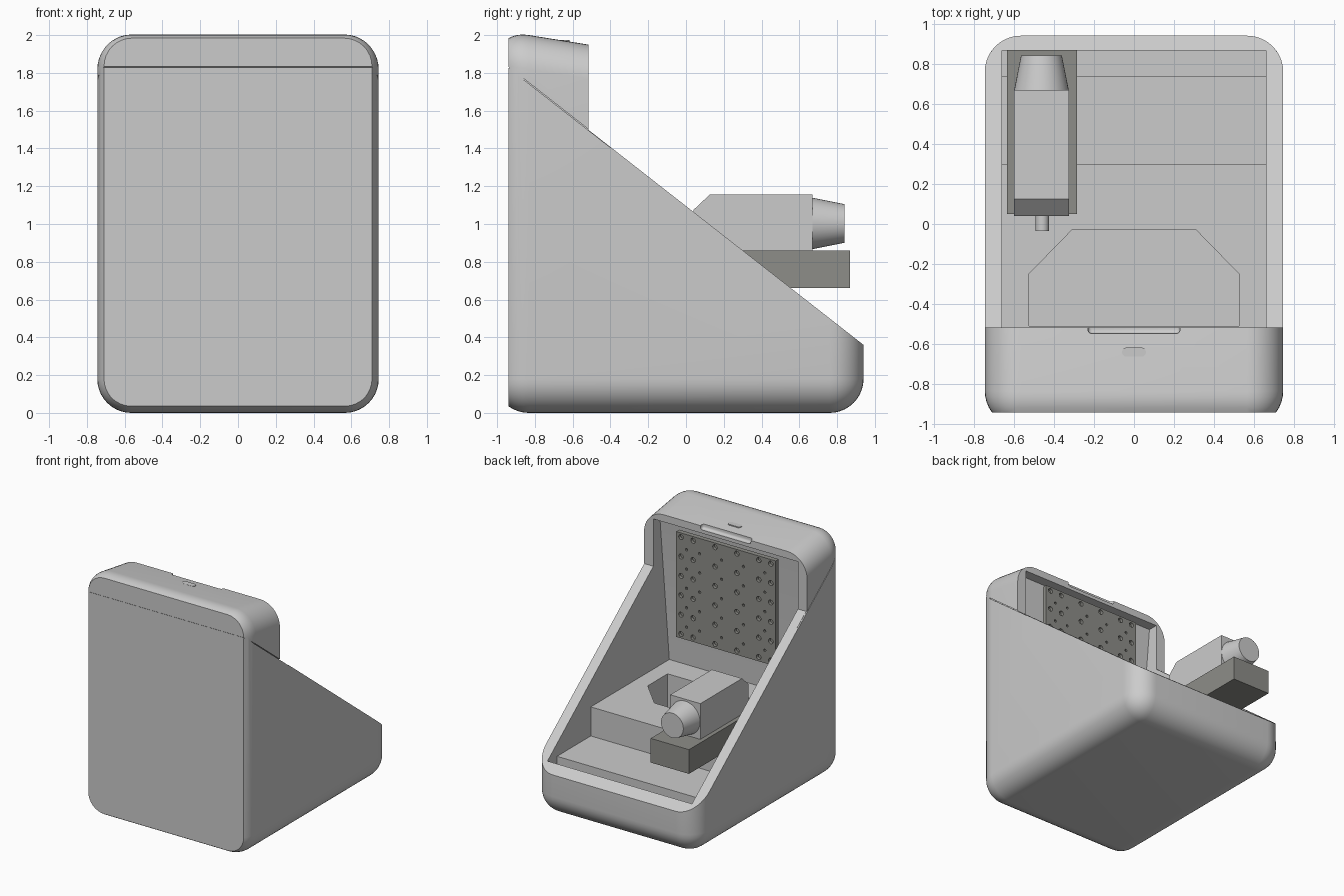
import bpy, bmesh, math
from mathutils import Matrix, Vector

if "Cube" in bpy.data.objects:
    bpy.data.objects.remove(bpy.data.objects["Cube"])


def make_object(name, bm, mat=None):
    bmesh.ops.recalc_face_normals(bm, faces=bm.faces)
    mesh = bpy.data.meshes.new(name)
    bm.to_mesh(mesh)
    bm.free()
    ob = bpy.data.objects.new(name, mesh)
    bpy.context.collection.objects.link(ob)
    if mat:
        mesh.materials.append(mat)
    return ob


def prism(name, pts, a, b, axis='X', mat=None):
    """Extrude a closed profile (yz for X, xy for Z) from a to b."""
    place = (lambda p, d: (d, p[0], p[1])) if axis == 'X' else (lambda p, d: (p[0], p[1], d))
    bm = bmesh.new()
    lo = [bm.verts.new(place(p, a)) for p in pts]
    hi = [bm.verts.new(place(p, b)) for p in pts]
    bm.faces.new(lo)
    bm.faces.new(hi)
    n = len(pts)
    for i in range(n):
        j = (i + 1) % n
        bm.faces.new((lo[i], lo[j], hi[j], hi[i]))
    return make_object(name, bm, mat)


def box(name, x, y, z, mat=None):
    return prism(name, [(y[0], z[0]), (y[1], z[0]), (y[1], z[1]), (y[0], z[1])], x[0], x[1], 'X', mat)


def add_cyl(bm, x, z, y0, y1, r0, r1, seg):
    """Cylinder or cone along y."""
    m = Matrix.Translation((x, (y0 + y1) / 2, z)) @ Matrix.Rotation(-math.pi / 2, 4, 'X')
    bmesh.ops.create_cone(bm, cap_ends=True, segments=seg, radius1=r0, radius2=r1, depth=y1 - y0, matrix=m)


def apply_mod(ob, mod):
    bpy.context.view_layer.objects.active = ob
    bpy.ops.object.modifier_apply(modifier=mod.name)


def bevel(ob, width, seg):
    m = ob.modifiers.new("round", 'BEVEL')
    m.width, m.segments, m.limit_method = width, seg, 'ANGLE'
    apply_mod(ob, m)


def cut(ob, cutter):
    m = ob.modifiers.new("cut", 'BOOLEAN')
    m.operation, m.solver, m.object = 'DIFFERENCE', 'EXACT', cutter
    apply_mod(ob, m)
    bpy.data.objects.remove(cutter)


def smooth(ob, angle=30):
    bpy.ops.object.select_all(action='DESELECT')
    ob.select_set(True)
    bpy.context.view_layer.objects.active = ob
    bpy.ops.object.shade_smooth_by_angle(angle=math.radians(angle))


def slope(y):
    return 1.83 - 0.782 * (y + 0.94)


grey = bpy.data.materials.new("grey_metal")
grey.diffuse_color = (0.27, 0.27, 0.25, 1)
grey.use_nodes = True
grey.node_tree.nodes["Principled BSDF"].inputs["Base Color"].default_value = grey.diffuse_color

# Enclosure: rounded block, flat front panel, sloping access opening
HOOD = -0.517
shell = prism("enclosure", [(-1.013, 0), (0.94, 0), (0.94, 1.717), (-1.013, 2.029)], -0.745, 0.745)
bevel(shell, 0.18, 10)
cut(shell, box("front_cutter", (-1, 1), (-1.5, -0.94), (-1, 3)))
cut(shell, prism("slope_cutter", [(HOOD, slope(HOOD)), (HOOD, 2.5), (1.5, 2.5), (1.5, slope(1.5))], -1, 1))

# Inner chamber with leaning rear wall
cut(shell, prism("chamber_cutter", [(0.865, 0.09), (0.865, 1.6), (-0.4, 1.6), (-0.4, 1.89),
                                    (-0.60, 1.89), (-0.73, 0.6), (-0.73, 0.09)], -0.66, 0.66))

# Finger notch on the hood edge
notch = box("notch_cutter", (-0.23, 0.23), (-0.547, -0.4), (1.918, 2.2))
bevel(notch, 0.02, 3)
cut(shell, notch)

# Seam between hood and base
g = 0.003
cut(shell, prism("seam_cutter", [(-1.0, slope(-1.0) - g), (-0.935, slope(-0.935) - g),
                                 (-0.935, slope(-0.935) + g), (-1.0, slope(-1.0) + g)], -1, 1))
for s in (-1, 1):
    cut(shell, prism("side_seam_cutter", [(-1.0, slope(-1.0) - g), (-0.4, slope(-0.4) - g),
                                          (-0.4, slope(-0.4) + g), (-1.0, slope(-1.0) + g)],
                     s * 0.735, s * 0.9))
smooth(shell)

# Small pill-shaped button on the hood
pill = []
for i in range(16):
    t = math.pi * 2 * (i + 0.5) / 16
    pill.append((math.copysign(0.037, math.cos(t)) + 0.023 * math.cos(t), -0.64 + 0.023 * math.sin(t)))
button = prism("hood_button", pill, 1.955, 1.974, 'Z')

# Stepped bed inside, with a deep clipped-corner well
bed = prism("stepped_bed", [(0.74, 0.08), (0.74, 0.41), (0.30, 0.41), (0.30, 0.65),
                            (-0.74, 0.65), (-0.74, 0.08)], -0.66, 0.66)
cut(bed, prism("well_cutter", [(-0.525, -0.51), (0.525, -0.51), (0.525, -0.25), (0.31, -0.03),
                               (-0.31, -0.03), (-0.525, -0.25)], 0.10, 1.0, 'Z'))

# Upright work plate with a grid of holes
plate = box("work_plate", (-0.455, 0.455), (-0.56, -0.52), (0.97, 1.84), grey)
bm = bmesh.new()
for r in range(6):
    z = 1.005 + r * 0.16
    for x in (-0.41, -0.30, -0.10, 0.10, 0.30, 0.41):
        add_cyl(bm, x, z, -0.545, -0.5, 0.021, 0.021, 12)
    for x in (-0.355, -0.16, 0.04, 0.24, 0.36):
        if r < 5:
            add_cyl(bm, x, z + 0.07, -0.545, -0.5, 0.011, 0.011, 8)
cut(plate, make_object("hole_cutter", bm))
box("plate_carriage", (-0.25, 0.25), (-0.70, -0.555), (1.05, 1.75))

# Spindle support bar
box("spindle_support", (-0.635, -0.285), (0.05, 0.868), (0.66, 0.86), grey)

# Spindle motor body
prism("spindle_body", [(0.04, 0.86), (0.04, 1.075), (0.125, 1.155), (0.67, 1.155), (0.67, 0.86)], -0.60, -0.325)

# Tapered motor end and tool shaft
bm = bmesh.new()
add_cyl(bm, -0.462, 1.003, 0.67, 0.84, 0.136, 0.102, 40)
smooth(make_object("spindle_end_cap", bm))
bm = bmesh.new()
add_cyl(bm, -0.458, 1.0, -0.035, 0.05, 0.033, 0.033, 24)
smooth(make_object("tool_shaft", bm))
